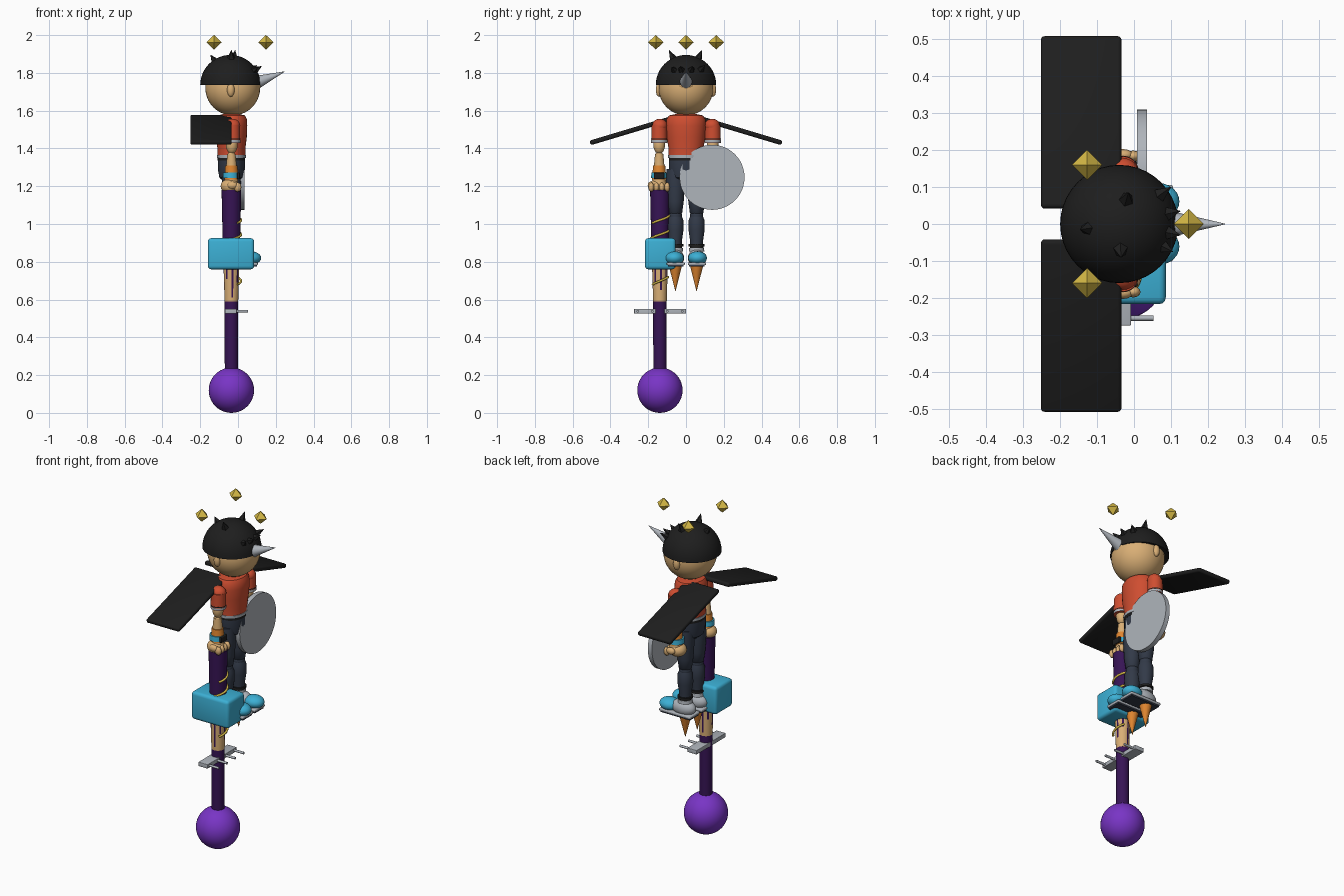
import bpy, bmesh, math
from mathutils import Vector, Matrix

if "Cube" in bpy.data.objects:
    bpy.data.objects.remove(bpy.data.objects["Cube"])


def material(name, r, g, b):
    m = bpy.data.materials.new(name)
    m.diffuse_color = (r, g, b, 1)
    m.use_nodes = True
    m.node_tree.nodes["Principled BSDF"].inputs["Base Color"].default_value = m.diffuse_color
    return m


SKIN = material("tan", 0.70, 0.43, 0.18)
BLACK = material("near black", 0.013, 0.013, 0.013)
RED = material("orange red", 0.62, 0.075, 0.03)
CYAN = material("sky blue", 0.045, 0.43, 0.66)
ORANGE = material("orange", 0.75, 0.24, 0.03)
NAVY = material("slate navy", 0.032, 0.042, 0.065)
PURPLE = material("violet", 0.19, 0.035, 0.56)
DARK = material("deep purple", 0.038, 0.007, 0.09)
GREY = material("light grey", 0.43, 0.46, 0.50)
GOLD = material("gold", 0.66, 0.48, 0.06)


def finish(bm, name, mat, smooth=True, angle=40):
    bmesh.ops.recalc_face_normals(bm, faces=bm.faces)
    me = bpy.data.meshes.new(name)
    bm.to_mesh(me)
    bm.free()
    ob = bpy.data.objects.new(name, me)
    bpy.context.collection.objects.link(ob)
    me.materials.append(mat)
    if smooth:
        bpy.ops.object.select_all(action='DESELECT')
        ob.select_set(True)
        bpy.context.view_layer.objects.active = ob
        bpy.ops.object.shade_smooth_by_angle(angle=math.radians(angle))
    return ob


def ball(name, mat, c, s, seg=32):
    bm = bmesh.new()
    s = s if isinstance(s, tuple) else (s, s, s)
    bmesh.ops.create_uvsphere(bm, u_segments=seg, v_segments=seg // 2, radius=1,
                              matrix=Matrix.Translation(c) @ Matrix.Diagonal((*s, 1)))
    return finish(bm, name, mat, angle=60)


def tube(name, mat, a, b, r1, r2, seg=24, smooth=True):
    a, b = Vector(a), Vector(b)
    d = b - a
    bm = bmesh.new()
    bmesh.ops.create_cone(bm, cap_ends=True, segments=seg, radius1=r1, radius2=r2, depth=d.length,
                          matrix=Matrix.Translation((a + b) / 2) @ d.to_track_quat('Z', 'Y').to_matrix().to_4x4())
    return finish(bm, name, mat, smooth)


def box(name, mat, lo, hi, bevel=0.0, rot=None):
    lo, hi = Vector(lo), Vector(hi)
    bm = bmesh.new()
    bmesh.ops.create_cube(bm, size=1, matrix=Matrix.Diagonal((*(hi - lo), 1)))
    if bevel:
        bmesh.ops.bevel(bm, geom=bm.edges[:], offset=bevel, segments=3, profile=0.5, affect='EDGES')
    bm.transform(Matrix.Translation((lo + hi) / 2) @ (rot or Matrix()))
    return finish(bm, name, mat)


def lathe(name, mat, c, profile, sx=1, sy=1, seg=32):
    # rings of (radius, height) around a vertical axis at c = (x, y)
    bm = bmesh.new()
    rings = [[bm.verts.new((c[0] + sx * r * math.cos(2 * math.pi * i / seg),
                            c[1] + sy * r * math.sin(2 * math.pi * i / seg), z)) for i in range(seg)]
             for r, z in profile]
    for p, q in zip(rings, rings[1:]):
        for i in range(seg):
            j = (i + 1) % seg
            bm.faces.new((p[i], p[j], q[j], q[i]))
    bm.faces.new(rings[0])
    bm.faces.new(rings[-1])
    return finish(bm, name, mat)


CX, SY = -0.035, -0.138   # body axis, staff side

# head, ears, hair cap with spikes, horn
ball("head", SKIN, (-0.028, 0, 1.72), 0.145, 40)
for s in (-1, 1):
    ball("ear", SKIN, (-0.038, s * 0.142, 1.71), (0.02, 0.018, 0.037), 16)
bm = bmesh.new()
bmesh.ops.create_uvsphere(bm, u_segments=40, v_segments=24, radius=0.16)
bmesh.ops.bisect_plane(bm, geom=bm.verts[:] + bm.edges[:] + bm.faces[:], plane_co=(0, 0, 0.0),
                       plane_no=(0, 0, -1), clear_outer=True)
bmesh.ops.holes_fill(bm, edges=[e for e in bm.edges if e.is_boundary])
bm.transform(Matrix.Translation((-0.04, 0, 1.735)))
finish(bm, "hair_cap", BLACK)
ball("hairline_notch", SKIN, (0.1, 0, 1.738), (0.022, 0.045, 0.03), 20)
for x, y, z in ((-0.015, 0.085, 1.92), (-0.035, -0.09, 1.92), (0.10, 0.1, 1.84), (0.125, 0.035, 1.835),
                (0.125, -0.03, 1.835), (0.105, -0.075, 1.83), (-0.145, -0.015, 1.895)):
    tip = Vector((x, y, z))
    d = (tip - Vector((-0.04, 0, 1.735))).normalized()
    tube("hair_spike", BLACK, Vector((-0.04, 0, 1.735)) + d * 0.135, tip, 0.03, 0.001, 5, False)
tube("horn", GREY, (0.105, 0, 1.752), (0.246, 0, 1.807), 0.034, 0.001)
ball("horn_base", GREY, (0.108, 0, 1.752), (0.02, 0.033, 0.037), 20)

# floating crown gems
for x, y in ((-0.127, 0.16), (-0.127, -0.16), (0.148, 0)):
    for up in (0.038, -0.038):
        tube("crown_gem", GOLD, (x, y, 1.962), (x, y, 1.962 + up), 0.041, 0.0005, 4, False)

# torso and hips
lathe("shirt", RED, (CX, 0), [(0.88, 1.355), (0.88, 1.40), (0.97, 1.46), (1.0, 1.52), (0.98, 1.555),
                              (0.85, 1.575), (0.5, 1.582)], 0.084, 0.105)
lathe("shirt_hem", GREY, (CX, 0), [(0.9, 1.35), (0.91, 1.365)], 0.085, 0.105)
lathe("belt", BLACK, (CX, 0), [(0.86, 1.335), (0.86, 1.352)], 0.085, 0.105)
lathe("hips", NAVY, (CX, 0), [(0.4, 1.22), (0.75, 1.245), (0.84, 1.29), (0.84, 1.337)], 0.085, 0.108)

# wings: flat slabs drooping outward
for s in (-1, 1):
    c = Vector((-0.143, s * 0.275, 1.499))
    h = Vector((0.109, 0.243, 0.0125))
    box("wing", BLACK, c - h, c + h, 0.01, Matrix.Rotation(-s * math.radians(16.7), 4, 'X'))

for s in (-1, 1):
    y = s * 0.142
    # arm
    ball("shoulder", RED, (-0.03, y - s * 0.003, 1.52), (0.042, 0.04, 0.037), 24)
    tube("sleeve", RED, (-0.03, y, 1.43), (-0.03, y, 1.525), 0.042, 0.041)
    tube("sleeve_cuff", GREY, (-0.03, y, 1.432), (-0.03, y, 1.444), 0.043, 0.043)
    tube("sleeve_cuff_line", BLACK, (-0.03, y, 1.447), (-0.03, y, 1.452), 0.0425, 0.0425)
    ball("upper_arm", SKIN, (-0.033, y, 1.42), (0.031, 0.031, 0.05), 20)
    ball("elbow", SKIN, (-0.035, y, 1.365), 0.02, 16)
    tube("forearm", SKIN, (-0.035, y, 1.37), (-0.035, y, 1.22), 0.022, 0.036)
    tube("wrist_band", ORANGE, (-0.035, y, 1.235), (-0.035, y, 1.31), 0.038, 0.032)
    tube("bracelet", CYAN, (-0.038, y, 1.243), (-0.038, y, 1.272), 0.043, 0.041)
    box("wrist_watch", BLACK, (-0.005, y - 0.028, 1.238), (0.01, y + 0.028, 1.272), 0.004)
    # fist with curled fingers
    ball("palm", SKIN, (-0.042, y - 0.005, 1.2), (0.05, 0.048, 0.04), 24)
    for i in range(4):
        ball("finger", SKIN, (-0.002, y - 0.042 + 0.028 * i, 1.195), (0.02, 0.015, 0.025), 12)
    ball("thumb", SKIN, (-0.03, y + s * 0.045, 1.205), (0.028, 0.016, 0.02), 12)

    # leg
    y = s * 0.056
    lathe("thigh", NAVY, (CX, y), [(0.02, 1.045), (0.036, 1.06), (0.044, 1.12), (0.05, 1.22), (0.046, 1.29)])
    ball("knee", NAVY, (CX, y, 1.045), 0.035, 20)
    lathe("shin", NAVY, (CX, y), [(0.034, 0.875), (0.034, 0.91), (0.043, 0.97), (0.042, 1.02), (0.03, 1.05)])
    tube("trouser_cuff", BLACK, (CX, y, 0.88), (CX, y, 0.893), 0.042, 0.042)
    tube("sock", GREY, (CX, y, 0.855), (CX, y, 0.874), 0.041, 0.039)
    tube("sock_line", BLACK, (CX, y, 0.872), (CX, y, 0.88), 0.036, 0.036)
    # shoe
    ball("shoe_heel", GREY, (-0.025, y, 0.82), (0.075, 0.046, 0.047), 24)
    ball("shoe_toe", CYAN, (0.065, y + s * 0.005, 0.82), (0.058, 0.05, 0.036), 24)
    box("shoe_sole", GREY, (-0.1, y - 0.046, 0.782), (0.105, y + 0.05, 0.797), 0.005)
    box("sole_plate", NAVY, (-0.095, y - 0.04, 0.774), (0.1, y + 0.043, 0.782))
    tube("boot_flame", ORANGE, (CX, y, 0.776), (CX, y, 0.645), 0.034, 0.001, 16)

# round shield on the left arm
tube("shield", GREY, (0.008, 0.138, 1.247), (0.035, 0.138, 1.247), 0.172, 0.172, 48)

# staff: lower shaft, dripping collar, block, upper shaft, ball foot
lathe("staff_lower", DARK, (CX, SY), [(0.035, 0.2), (0.036, 0.62)], seg=24)
lathe("staff_upper", DARK, (CX, SY), [(0.045, 0.85), (0.052, 1.18)], seg=24)
ball("staff_ball", PURPLE, (CX, SY, 0.12), 0.12, 40)
box("staff_block", CYAN, (-0.16, -0.217, 0.76), (0.086, -0.055, 0.925), 0.018)
collar = lathe("staff_collar", SKIN, (CX, SY), [(0.036 + 0.0006 * i, 0.59 + 0.02 * i) for i in range(10)], seg=24)
collar.data.materials.append(DARK)
drips = (0.66, 0.72, 0.62, 0.69)
for f in collar.data.polygons:
    k = int((math.atan2(f.center.y - SY, f.center.x - CX) + math.pi) / (2 * math.pi) * 24)
    if k % 3 == 0 and f.center.z > drips[(k // 3) % 4]:
        f.material_index = 1


# curling vines
def vine(name, z0, z1, a0, a1):
    cu = bpy.data.curves.new(name, 'CURVE')
    cu.dimensions = '3D'
    cu.bevel_depth = 0.006
    cu.use_fill_caps = True
    sp = cu.splines.new('POLY')
    sp.points.add(14)
    for i, p in enumerate(sp.points):
        t = i / 14
        a = math.radians(a0 + (a1 - a0) * t)
        p.co = (CX + 0.051 * math.cos(a), SY + 0.051 * math.sin(a), z0 + (z1 - z0) * t, 1)
    cu.materials.append(GOLD)
    bpy.context.collection.objects.link(bpy.data.objects.new(name, cu))


vine("vine_upper", 1.005, 1.045, -50, 80)
vine("vine_lower", 0.92, 0.965, -80, 70)
vine("vine_collar", 0.68, 0.72, -50, 60)

# comb guard low on the staff
box("guard_bar", GREY, (-0.07, -0.275, 0.525), (-0.008, 0.0, 0.55), 0.003)
for y in (-0.255, -0.178, -0.1, -0.02):
    tube("guard_prong", GREY, (-0.02, y, 0.538), (0.053, y, 0.538), 0.007, 0.007, 12)
